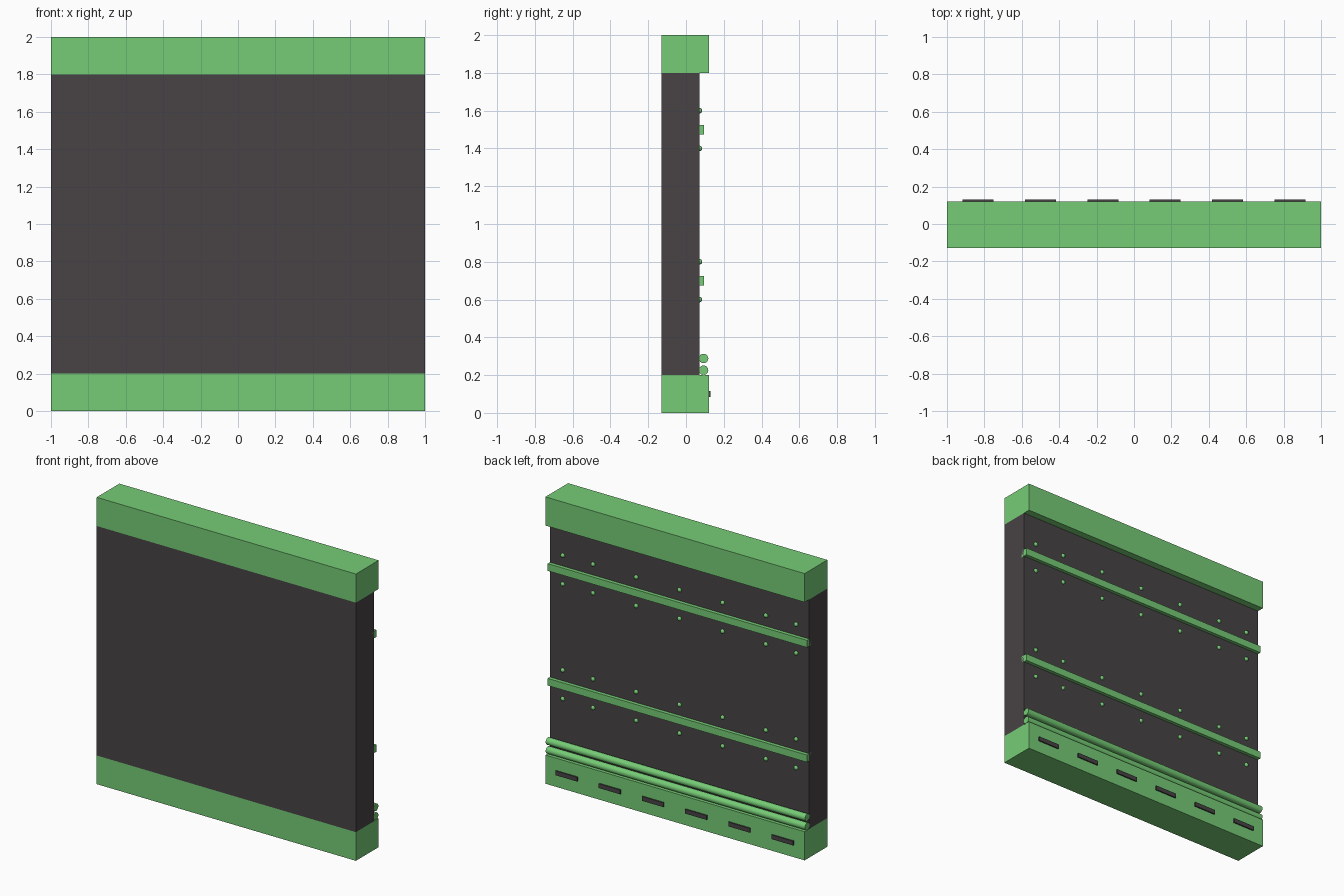
import bpy
from math import pi

if "Cube" in bpy.data.objects:
    bpy.data.objects.remove(bpy.data.objects["Cube"])

FRONT = -0.129          # shared front plane of beams and panel
BEAM_BACK = 0.121
PANEL_BACK = 0.071


def material(name, rgb):
    m = bpy.data.materials.new(name)
    m.diffuse_color = (*rgb, 1)
    m.use_nodes = True
    m.node_tree.nodes["Principled BSDF"].inputs["Base Color"].default_value = m.diffuse_color
    return m


green = material("green_paint", (0.18, 0.60, 0.18))
dark = material("dark_panel", (0.065, 0.057, 0.06))


def finish(name, mat):
    ob = bpy.context.object
    ob.name = name
    ob.data.materials.append(mat)
    return ob


def box(name, x, y, z, mat):
    """Box from (min, max) pairs on each axis."""
    bpy.ops.mesh.primitive_cube_add(size=1, location=[sum(p) / 2 for p in (x, y, z)])
    ob = finish(name, mat)
    ob.scale = [p[1] - p[0] for p in (x, y, z)]
    bpy.ops.object.transform_apply(location=False, rotation=False, scale=True)
    return ob


# Wall panel and the two thick beams
box("wall_panel", (-1, 1), (FRONT, PANEL_BACK), (0.2, 1.8), dark)
box("bottom_beam", (-1, 1), (FRONT, BEAM_BACK), (0, 0.2), green)
box("top_beam", (-1, 1), (FRONT, BEAM_BACK), (1.8, 2), green)

# Square rails half sunk in the back, with rivet rows above and below
for level, z in (("lower", 0.7), ("upper", 1.5)):
    box(f"{level}_rail", (-1, 1), (PANEL_BACK - 0.025, PANEL_BACK + 0.025),
        (z - 0.025, z + 0.025), green)
    for dz in (-0.1, 0.1):
        for x in (-0.9, -2 / 3, -1 / 3, 0, 1 / 3, 2 / 3, 0.9):
            bpy.ops.mesh.primitive_uv_sphere_add(
                segments=16, ring_count=8, radius=0.015,
                location=(x, PANEL_BACK, z + dz))
            finish(f"{level}_rivet", green)
            bpy.ops.object.shade_smooth()

# Two pipes running along the foot of the wall
for name, z in (("lower_pipe", 0.226), ("upper_pipe", 0.288)):
    bpy.ops.mesh.primitive_cylinder_add(
        vertices=24, radius=0.025, depth=2,
        location=(0, PANEL_BACK + 0.022, z), rotation=(0, pi / 2, 0))
    finish(name, green)
    bpy.ops.object.shade_smooth_by_angle()

# Dark vents on the back of the bottom beam
for i in range(6):
    x = (i - 2.5) / 3
    box("vent", (x - 0.083, x + 0.083), (BEAM_BACK - 0.01, 0.13), (0.085, 0.115), dark)
